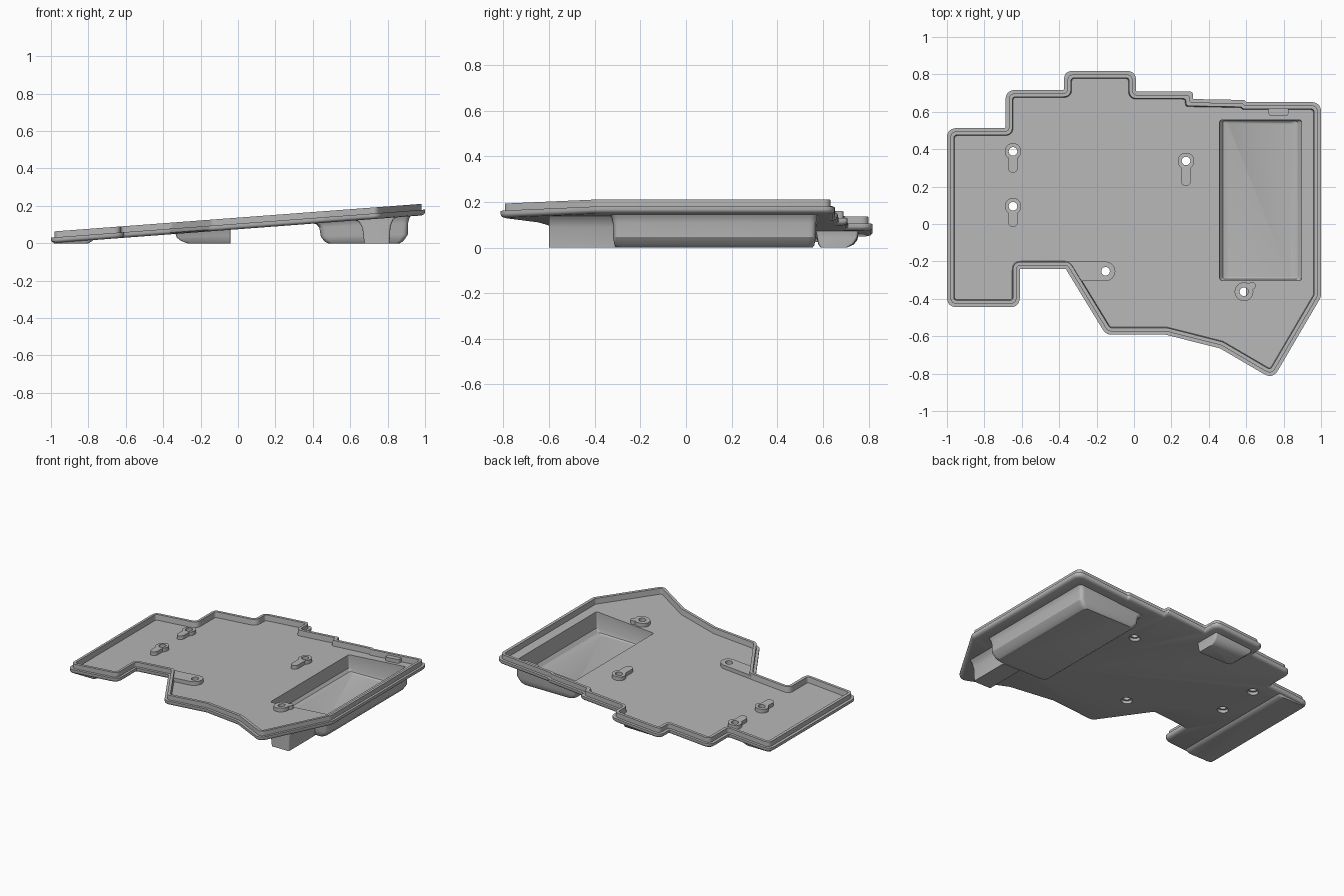
import bpy
import bmesh
from math import pi, sin, cos, asin, tan
from mathutils import Vector

SLOPE = 0.075  # the whole tray rises towards +x

if "Cube" in bpy.data.objects:
    bpy.data.objects.remove(bpy.data.objects["Cube"])

grey = bpy.data.materials.new("grey_plastic")
grey.use_nodes = True
grey.diffuse_color = (0.47, 0.47, 0.47, 1)
grey.node_tree.nodes["Principled BSDF"].inputs["Base Color"].default_value = grey.diffuse_color


def plane(x):
    return SLOPE * (x + 1)


def arc(center, radius, start, end, steps=12):
    return [Vector((center[0] + radius * cos(start + (end - start) * i / steps),
                    center[1] + radius * sin(start + (end - start) * i / steps)))
            for i in range(steps + 1)]


def corners(points):
    n = len(points)
    for i, p in enumerate(points):
        yield points[i - 1], p, points[(i + 1) % n]


def inset(points, d):
    """Move every edge of a counter-clockwise outline inwards by d."""
    result = []
    for a, p, b in corners(points):
        u, v = (p - a).normalized(), (b - p).normalized()
        n1, n2 = Vector((-u.y, u.x)), Vector((-v.y, v.x))
        result.append(p + (n1 + n2) * d / (1 + n1.dot(n2)))
    return result


def rounded(points, convex, concave, steps=6):
    """Round the corners with quadratic arcs."""
    result = []
    for a, p, b in corners(points):
        u, v = p - a, b - p
        turn = u.angle_signed(v)  # negative means a left turn
        radius = convex if turn < 0 else concave
        cut = min(radius * tan(abs(turn) / 2), u.length * 0.45, v.length * 0.45)
        s, e = p - u.normalized() * cut, p + v.normalized() * cut
        for i in range(steps + 1):
            t = i / steps
            result.append(s * (1 - t) ** 2 + p * 2 * t * (1 - t) + e * t * t)
    return result


def loft(name, rings):
    """Closed solid through a stack of equal-length rings of 3D points."""
    bm = bmesh.new()
    rows = [[bm.verts.new(p) for p in ring] for ring in rings]
    for low, high in zip(rows, rows[1:]):
        for i in range(len(low)):
            bm.faces.new((low[i - 1], low[i], high[i], high[i - 1]))
    bm.faces.new(rows[0][::-1])
    bm.faces.new(rows[-1])
    bmesh.ops.remove_doubles(bm, verts=bm.verts, dist=1e-5)
    bmesh.ops.recalc_face_normals(bm, faces=bm.faces)
    mesh = bpy.data.meshes.new(name)
    bm.to_mesh(mesh)
    bm.free()
    mesh.materials.append(grey)
    obj = bpy.data.objects.new(name, mesh)
    bpy.context.collection.objects.link(obj)
    return obj


def prism(name, outline, low, high):
    """Outline raised between two heights above the sloping underside."""
    return loft(name, [[(p.x, p.y, plane(p.x) + w) for p in outline] for w in (low, high)])


def pod(name, sections, radius=0.03):
    """Rounded block; each section is (fraction of the way up to the plate, x0, x1, y0, y1)."""
    rings = []
    for f, x0, x1, y0, y1 in sections:
        box = [Vector(c) for c in ((x0, y0), (x1, y0), (x1, y1), (x0, y1))]
        rings.append([(p.x, p.y, f * (plane(p.x) + 0.012)) for p in rounded(box, radius, radius)])
    return loft(name, rings)


def keyhole(center, radius, tail, length, angle):
    """Round head with a narrower round-ended tail."""
    a = asin(tail / radius)
    end = (center[0] + length * cos(angle), center[1] + length * sin(angle))
    return (arc(center, radius, angle + a, angle + 2 * pi - a, 24)
            + arc(end, tail, angle - pi / 2, angle + pi / 2))


def cut(obj, cutters):
    bpy.context.view_layer.objects.active = obj
    for cutter in cutters:
        mod = obj.modifiers.new("cut", 'BOOLEAN')
        mod.operation = 'DIFFERENCE'
        mod.solver = 'EXACT'
        mod.object = cutter
        bpy.ops.object.modifier_apply(modifier=mod.name)


# Tray: rim, stepped lip and floor swept round one outline
outline = [Vector(p) for p in (
    (-1, -0.445), (-0.61, -0.445), (-0.61, -0.24), (-0.365, -0.24), (-0.15, -0.592),
    (0.17, -0.592), (0.46, -0.665), (0.742, -0.83), (1, -0.39), (1, 0.652),
    (0.6, 0.652), (0.59, 0.663), (0.315, 0.668), (0.315, 0.708), (0.011, 0.708),
    (0.011, 0.818), (-0.374, 0.818), (-0.374, 0.717), (-0.687, 0.717),
    (-0.687, 0.513), (-1, 0.513))]
profile = ((0.02, 0), (0.008, 0.004), (0.002, 0.01), (0, 0.017), (0, 0.03), (0.018, 0.03),
           (0.018, 0.062), (0.037, 0.062), (0.041, 0.024))
tray = loft("tray", [[(p.x, p.y, plane(p.x) + w)
                      for p in rounded(inset(outline, d), 0.055 - d, 0.006 + d)]
                     for d, w in profile])

# Battery compartment, its front tongue and the feet, all flat on the ground
battery_box = pod("battery_box", (
    (0, 0.48, 0.865, -0.305, 0.555), (0.08, 0.462, 0.885, -0.313, 0.562),
    (0.3, 0.443, 0.908, -0.32, 0.568), (0.7, 0.435, 0.91, -0.32, 0.57),
    (0.85, 0.42, 0.915, -0.325, 0.573), (1, 0.38, 0.93, -0.335, 0.58)))
pod("front_tongue", (
    (0, 0.675, 0.81, -0.6, -0.308), (0.6, 0.665, 0.815, -0.6, -0.308),
    (0.85, 0.645, 0.83, -0.6, -0.308), (1, 0.6, 0.86, -0.6, -0.308)), 0.012)
pod("rear_foot", (
    (0, -0.27, -0.04, 0.59, 0.705), (0.2, -0.305, -0.04, 0.58, 0.735),
    (0.5, -0.328, -0.04, 0.575, 0.75), (0.85, -0.335, -0.04, 0.57, 0.755),
    (1, -0.34, -0.035, 0.565, 0.775)), 0.012)
pod("side_foot", (
    (0, -0.985, -0.8, -0.425, 0.493), (0.4, -0.99, -0.78, -0.428, 0.496),
    (1, -0.985, -0.765, -0.43, 0.498)), 0.02)

# Screw bosses standing on the floor
centers = [(-0.647, 0.388), (-0.647, 0.095), (0.278, 0.337), (-0.152, -0.253), (0.588, -0.362)]
shapes = [keyhole(c, 0.044, 0.026, d, -pi / 2)
          for c, d in zip(centers, (0.088, 0.085, 0.108))]
shapes.append([Vector((-0.361, -0.2))] + arc(centers[3], 0.052, pi / 2, -pi / 2, 16)
              + [Vector((-0.298, -0.305))])
shapes.append(keyhole(centers[4], 0.05, 0.02, 0.053, pi / 5))
bosses = [prism(f"screw_boss_{i + 1}", s, 0.01, 0.05) for i, s in enumerate(shapes)]

# Small catch at the rear wall
catch = [Vector(c) for c in ((0.72, 0.58), (0.825, 0.58), (0.825, 0.622), (0.72, 0.622))]
prism("rear_catch", rounded(catch, 0.012, 0.012), 0.01, 0.05)

# Cut the battery cavity, the screw holes and their wider recesses below
cavity = pod("cavity_cutter", (
    (0.15, 0.5, 0.85, -0.285, 0.54), (0.2, 0.475, 0.875, -0.295, 0.55),
    (0.35, 0.46, 0.895, -0.302, 0.556), (2, 0.456, 0.898, -0.304, 0.558)), 0.015)
holes = [prism("hole_cutter", arc(c, 0.023, 0, 2 * pi * 23 / 24, 23), -0.2, 0.2) for c in centers]
recesses = [prism("recess_cutter", arc(c, 0.035, 0, 2 * pi * 23 / 24, 23), -0.2, 0.02) for c in centers]
cut(tray, [cavity] + holes + recesses)
cut(battery_box, [cavity])
for boss, hole, recess in zip(bosses, holes, recesses):
    cut(boss, [hole, recess])
for cutter in [cavity] + holes + recesses:
    bpy.data.objects.remove(cutter)

# Smooth the rounded faces and keep crisp edges
for obj in bpy.context.collection.objects:
    if obj.type == 'MESH' and grey.name in obj.data.materials:
        bpy.ops.object.select_all(action='DESELECT')
        obj.select_set(True)
        bpy.context.view_layer.objects.active = obj
        bpy.ops.object.shade_smooth_by_angle(angle=pi / 6)
